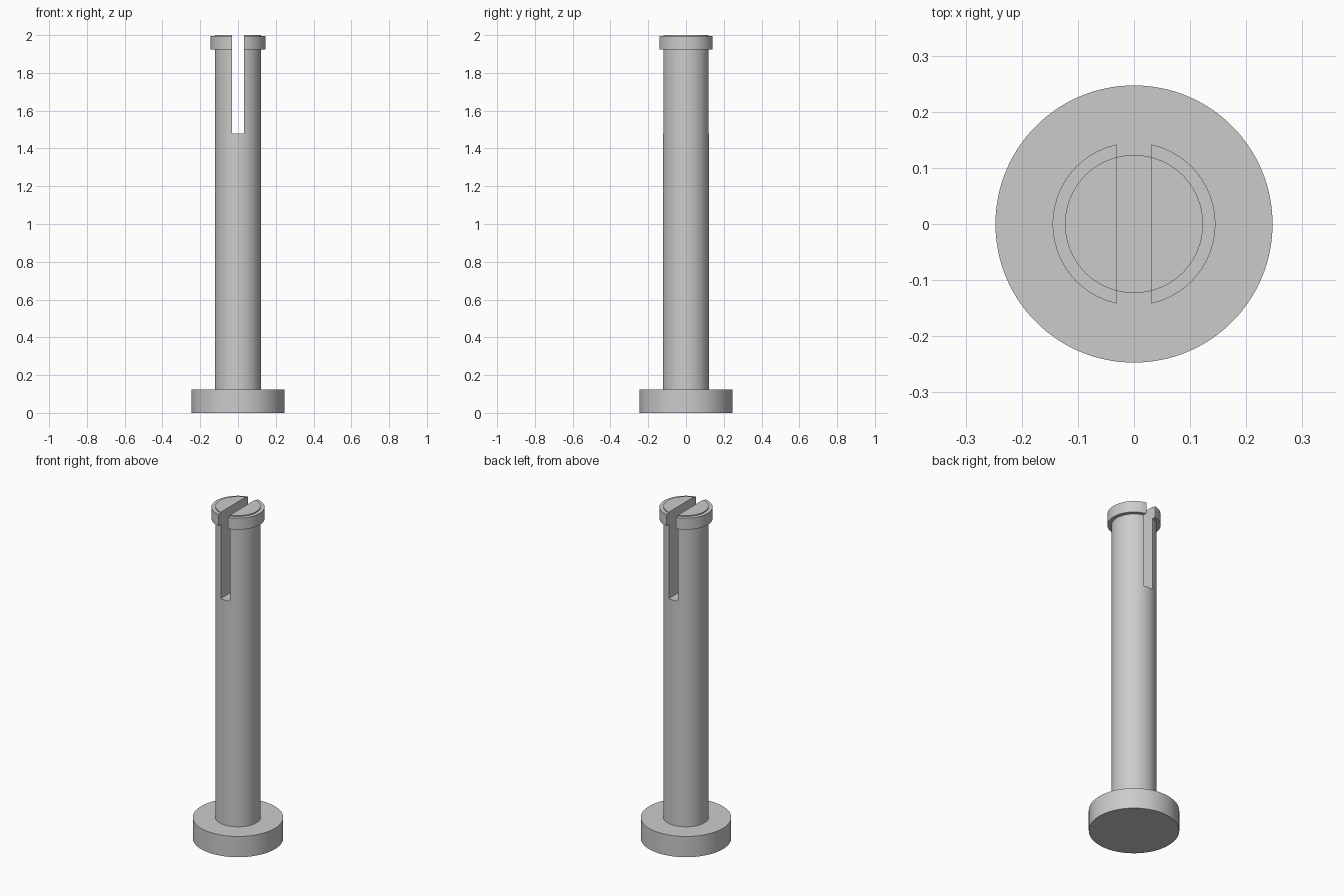
import bpy
import math

cube = bpy.data.objects.get("Cube")
if cube:
    bpy.data.objects.remove(cube, do_unlink=True)

grey = bpy.data.materials.new("plain_grey")
grey.use_nodes = True
colour = (0.6, 0.6, 0.6, 1)
grey.diffuse_color = colour
grey.node_tree.nodes["Principled BSDF"].inputs["Base Color"].default_value = colour


def lathe(name, profile, sides=128):
    """Turn a (radius, height) outline about z into a closed solid."""
    verts = [(r * math.cos(2 * math.pi * i / sides), r * math.sin(2 * math.pi * i / sides), z)
             for r, z in profile for i in range(sides)]
    faces = []
    for k in range(len(profile) - 1):
        for i in range(sides):
            j = (i + 1) % sides
            faces.append((k * sides + i, k * sides + j, (k + 1) * sides + j, (k + 1) * sides + i))
    faces.append(tuple(reversed(range(sides))))
    faces.append(tuple(range((len(profile) - 1) * sides, len(profile) * sides)))
    mesh = bpy.data.meshes.new(name)
    mesh.from_pydata(verts, [], faces)
    mesh.materials.append(grey)
    obj = bpy.data.objects.new(name, mesh)
    bpy.context.collection.objects.link(obj)
    return obj


# Pin: wide foot, straight shaft, retaining lip and slightly raised end
foot_r, shaft_r, lip_r = 0.247, 0.123, 0.145
pin = lathe("slotted_pin", [
    (foot_r, 0), (foot_r, 0.125), (shaft_r, 0.125), (shaft_r, 1.925),
    (lip_r, 1.925), (lip_r, 1.994), (shaft_r, 1.994), (shaft_r, 2.0)])

# Slot running front to back through the top
slot_bottom, slot_top = 1.48, 2.1
bpy.ops.mesh.primitive_cube_add(size=1, location=(0, 0, (slot_bottom + slot_top) / 2))
cutter = bpy.context.object
cutter.name = "slot_cutter"
cutter.scale = (0.062, 0.6, slot_top - slot_bottom)
cutter.data.materials.append(grey)
cutter.hide_render = True
cutter.hide_set(True)

slot = pin.modifiers.new("slot", 'BOOLEAN')
slot.operation = 'DIFFERENCE'
slot.solver = 'EXACT'
slot.object = cutter

# Apply the cut, then smooth the round walls
bpy.ops.object.select_all(action='DESELECT')
bpy.context.view_layer.objects.active = pin
pin.select_set(True)
bpy.ops.object.modifier_apply(modifier=slot.name)
bpy.data.objects.remove(cutter, do_unlink=True)
bpy.ops.object.shade_smooth_by_angle(angle=math.radians(30))
